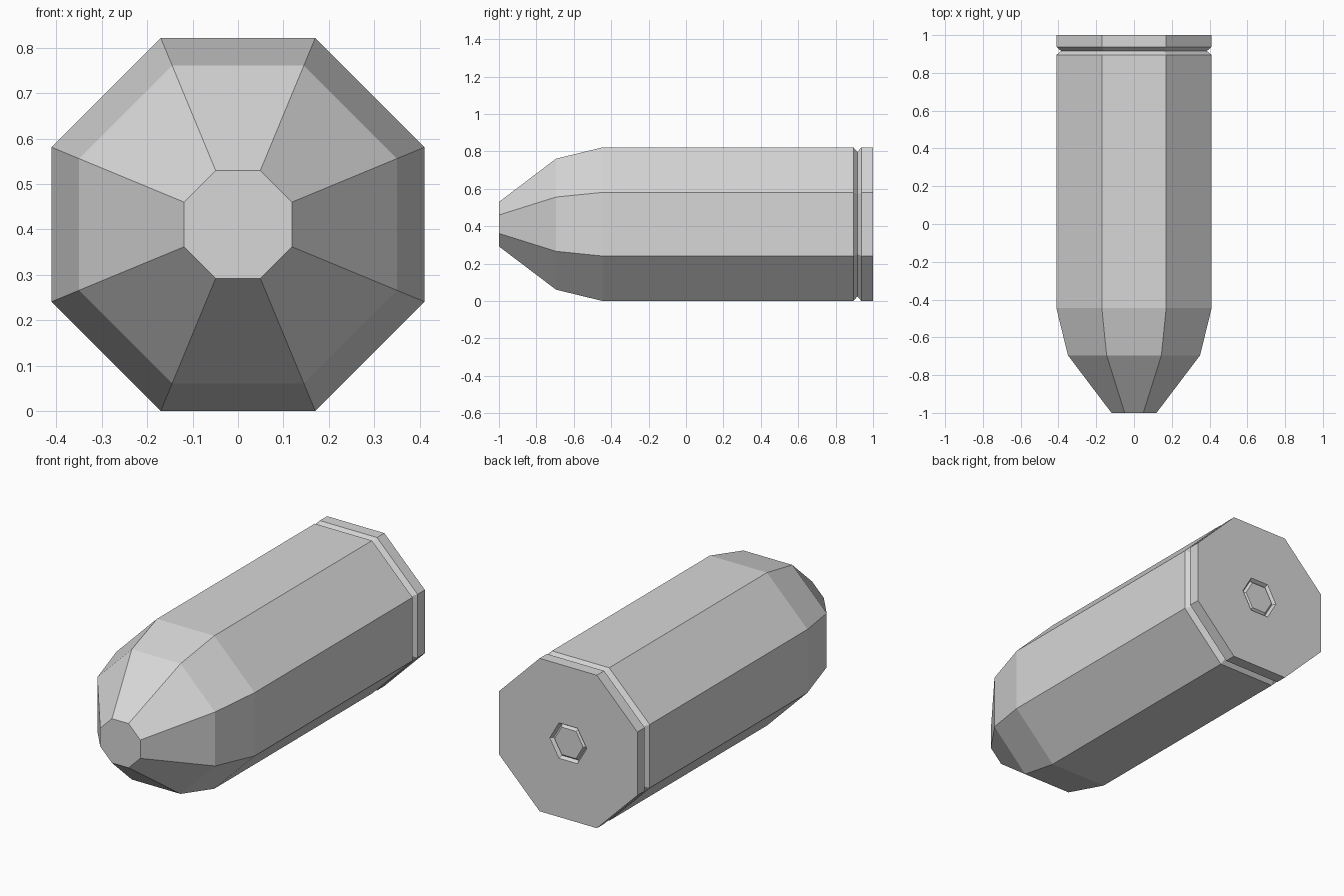
import bpy
import bmesh
import math
from mathutils import Vector

if "Cube" in bpy.data.objects:
    bpy.data.objects.remove(bpy.data.objects["Cube"])

APOTHEM = 0.411

grey = bpy.data.materials.new("plain grey")
grey.use_nodes = True
colour = (0.68, 0.68, 0.68, 1)
grey.diffuse_color = colour
grey.node_tree.nodes["Principled BSDF"].inputs["Base Color"].default_value = colour


def ring(bm, sides, radius, y, turn):
    """Regular polygon of vertices around the long axis."""
    angles = [turn + math.tau * i / sides for i in range(sides)]
    return [bm.verts.new(Vector((radius * math.cos(a), y, APOTHEM + radius * math.sin(a))))
            for a in angles]


def bridge(bm, a, b):
    for i in range(len(a)):
        j = (i + 1) % len(a)
        bm.faces.new((a[i], a[j], b[j], b[i]))


# Octagonal profile from nose to base: (y, distance from axis to flat side)
profile = [
    (-1.0, 0.119), (-0.695, 0.35), (-0.445, APOTHEM),   # tapered nose
    (0.895, APOTHEM), (0.916, 0.386), (0.938, APOTHEM),  # case and V groove
    (1.0, APOTHEM),                                      # rim
]
bm = bmesh.new()
eighth = math.pi / 8
rings = [ring(bm, 8, r / math.cos(eighth), y, eighth) for y, r in profile]
for a, b in zip(rings, rings[1:]):
    bridge(bm, a, b)
bm.faces.new(rings[0])

# Hexagonal V groove around the flush primer in the base
hexes = [ring(bm, 6, r, y, 0) for r, y in ((0.11, 1.0), (0.098, 0.982), (0.085, 0.995))]
for a, b in zip(hexes, hexes[1:]):
    bridge(bm, a, b)
bm.faces.new(hexes[-1])

# Flat base, split in two halves around the hexagon
rim, hole = rings[-1], hexes[0]
# Upper half runs from the right of the rim to the left, lower half returns
bm.faces.new(rim[0:4] + [hole[3], hole[2], hole[1], hole[0]])
bm.faces.new(rim[4:8] + [hole[0], hole[5], hole[4], hole[3]])
bm.faces.new((rim[3], rim[4], hole[3]))
bm.faces.new((rim[7], rim[0], hole[0]))

bmesh.ops.recalc_face_normals(bm, faces=bm.faces)
mesh = bpy.data.meshes.new("cartridge")
bm.to_mesh(mesh)
bm.free()
mesh.materials.append(grey)
body = bpy.data.objects.new("cartridge", mesh)
bpy.context.collection.objects.link(body)
